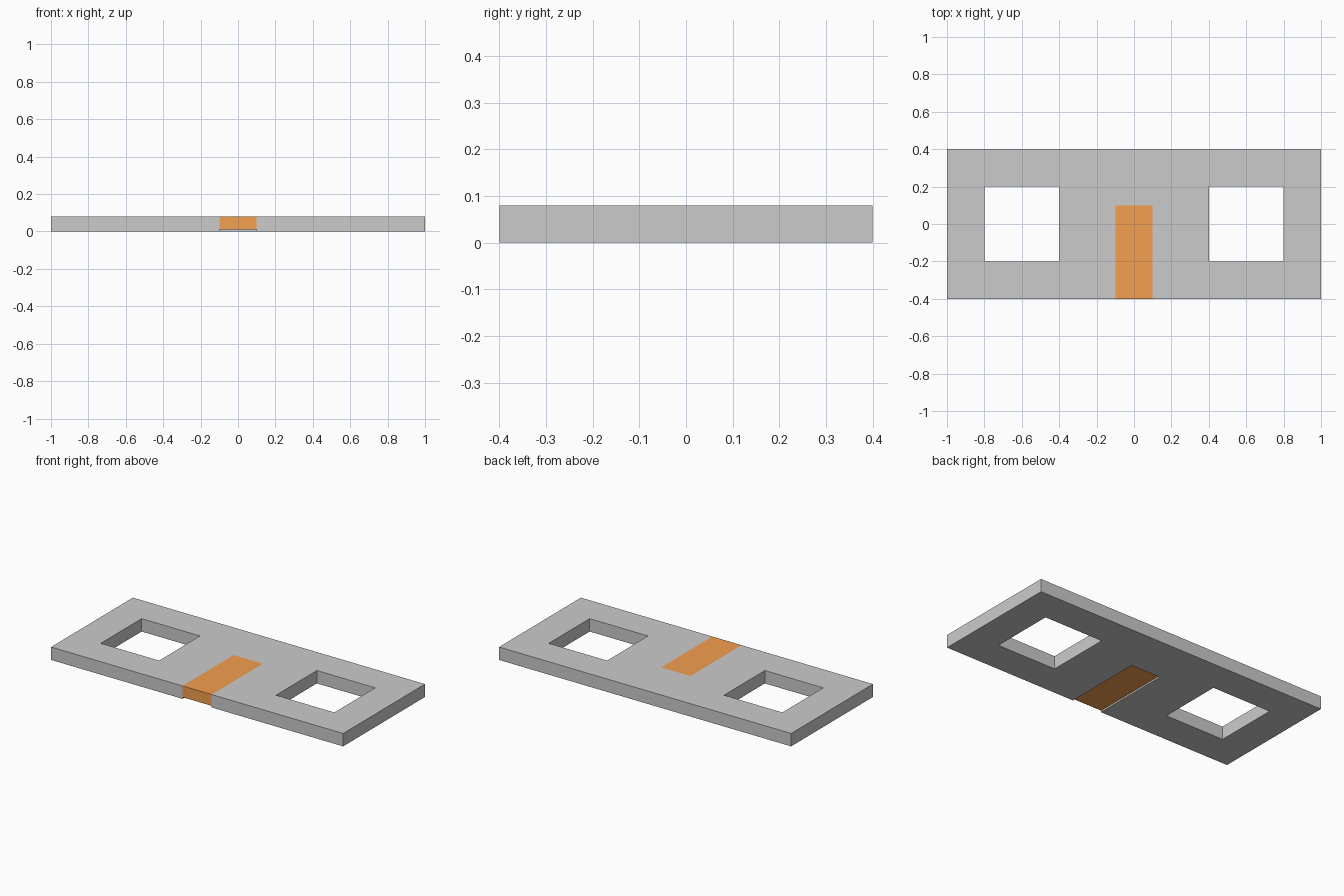
import bpy

if "Cube" in bpy.data.objects:
    bpy.data.objects.remove(bpy.data.objects["Cube"])


def box(name, lo, hi):
    """Axis-aligned box between two corners."""
    size = [b - a for a, b in zip(lo, hi)]
    centre = [(a + b) / 2 for a, b in zip(lo, hi)]
    bpy.ops.mesh.primitive_cube_add(size=1, location=centre)
    obj = bpy.context.object
    obj.name = name
    obj.scale = size
    bpy.ops.object.transform_apply(location=False, rotation=False, scale=True)
    return obj


def cut(target, cutter):
    """Subtract a hidden cutter from the target."""
    mod = target.modifiers.new(cutter.name, 'BOOLEAN')
    mod.operation = 'DIFFERENCE'
    mod.solver = 'EXACT'
    mod.object = cutter
    cutter.hide_render = True
    cutter.hide_set(True)


# Flat base plate
plate = box("base_plate", (-1, -0.4, 0), (1, 0.4, 0.08))

# Square window on each side
for side, x in (("left", -0.6), ("right", 0.6)):
    cut(plate, box(side + "_window_cutter", (x - 0.2, -0.2, -0.1), (x + 0.2, 0.2, 0.2)))

# Open slot at the front edge
cut(plate, box("slot_cutter", (-0.1, -0.6, -0.1), (0.1, 0.1, 0.2)))

# Orange slider filling the slot, slightly recessed underneath
slider = box("slider", (-0.1, -0.4, 0.01), (0.1, 0.1, 0.08))
orange = bpy.data.materials.new("orange")
orange.diffuse_color = (0.9, 0.35, 0.08, 1)
orange.use_nodes = True
orange.node_tree.nodes["Principled BSDF"].inputs["Base Color"].default_value = orange.diffuse_color
slider.data.materials.append(orange)
